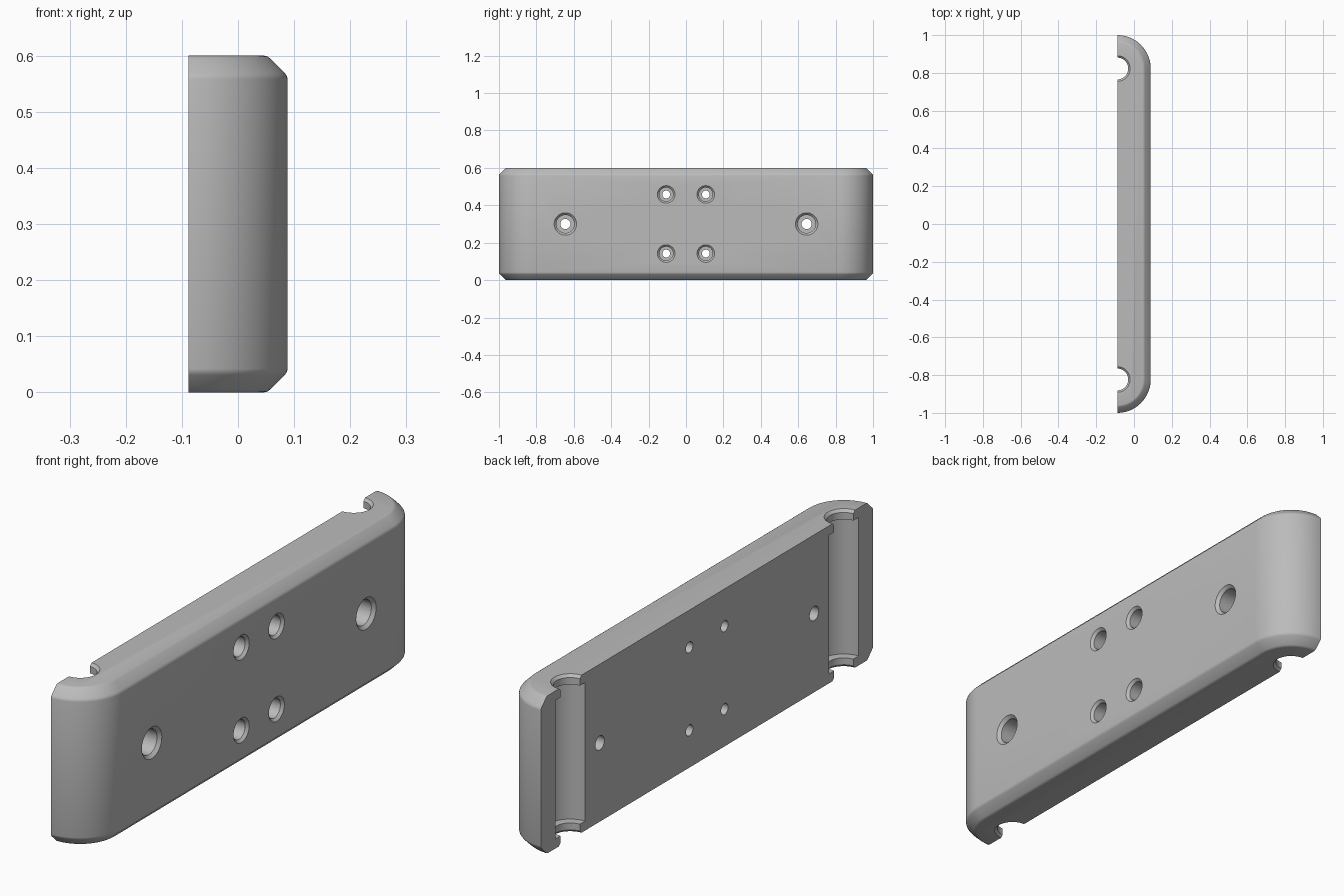
import bpy, bmesh
from math import pi, cos, sin, radians
from mathutils import Vector, Matrix

cube = bpy.data.objects.get("Cube")
if cube:
    bpy.data.objects.remove(cube)

BACK, RADIUS, HEIGHT = -0.0885, 0.177, 0.6
CORNER_Y = 1 - RADIUS

grey = bpy.data.materials.new("plain grey")
grey.use_nodes = True
colour = (0.5, 0.5, 0.5, 1)
grey.diffuse_color = colour
grey.node_tree.nodes["Principled BSDF"].inputs["Base Color"].default_value = colour


def skin(name, rings):
    """Closed solid through matching rings of points, capped at both ends."""
    bm = bmesh.new()
    loops = [[bm.verts.new(p) for p in ring] for ring in rings]
    n = len(loops[0])
    for a, b in zip(loops, loops[1:]):
        for i in range(n):
            j = (i + 1) % n
            bm.faces.new((a[i], a[j], b[j], b[i]))
    bm.faces.new(loops[0])
    bm.faces.new(loops[-1])
    bmesh.ops.recalc_face_normals(bm, faces=bm.faces)
    mesh = bpy.data.meshes.new(name)
    bm.to_mesh(mesh)
    bm.free()
    mesh.materials.append(grey)
    obj = bpy.data.objects.new(name, mesh)
    bpy.context.collection.objects.link(obj)
    return obj


def lathe(name, profile, matrix, sides=48):
    """Solid of revolution; profile holds (radius, distance along axis)."""
    rings = [[matrix @ Vector((r * cos(2 * pi * i / sides), r * sin(2 * pi * i / sides), h))
              for i in range(sides)] for r, h in profile]
    return skin(name, rings)


def outline(inset, z):
    """Flat back, two quarter-round front corners."""
    r, steps = RADIUS - inset, 20
    arc = [(r * cos(pi / 2 * i / steps), r * sin(pi / 2 * i / steps)) for i in range(steps + 1)]
    upper = [Vector((BACK + x, CORNER_Y + y, z)) for x, y in arc]
    lower = [Vector((BACK + x, -CORNER_Y - y, z)) for x, y in reversed(arc)]
    return lower + upper


# Plate body with softened chamfers along the top and bottom
edge = [(0.042, 0), (0.036, 0.0015), (0.031, 0.005), (0.005, 0.031), (0.0015, 0.036), (0, 0.042)]
rings = [outline(d, z) for d, z in edge] + [outline(d, HEIGHT - z) for d, z in reversed(edge)]
plate = skin("plate", rings)

cutters = []

# Round channels in the back, narrowed by a lip at each end
half = [(0.078, -0.01), (0.058, 0.01), (0.058, 0.036), (0.09, 0.036)]
channel = half + [(r, HEIGHT - h) for r, h in reversed(half)]
for side in (-1, 1):
    cutters.append(lathe("channel_cutter", channel,
                         Matrix.Translation((BACK, side * CORNER_Y, 0))))


# Counterbored screw holes running through from the front face
def screw_hole(y, z, mouth, bore, hole):
    rim = mouth - bore
    profile = [(hole, -0.02), (hole, 0.09), (bore, 0.09), (bore, 2 * -BACK - rim),
               (mouth, 2 * -BACK), (mouth + 0.01, 2 * -BACK + 0.01)]
    turn = Matrix.Translation((BACK, y, z)) @ Matrix.Rotation(radians(90), 4, "Y")
    cutters.append(lathe("hole_cutter", profile, turn))


for side in (-1, 1):
    screw_hole(side * 0.645, 0.3, 0.06, 0.048, 0.027)
    for z in (0.142, 0.458):
        screw_hole(side * 0.106, z, 0.047, 0.037, 0.021)

# Cut the channels and holes, then drop the cutters
bpy.context.view_layer.objects.active = plate
plate.select_set(True)
for cutter in cutters:
    cutter.hide_render = True
    cut = plate.modifiers.new("cut", "BOOLEAN")
    cut.operation = "DIFFERENCE"
    cut.solver = "EXACT"
    cut.object = cutter
    bpy.ops.object.modifier_apply(modifier=cut.name)
for cutter in cutters:
    bpy.data.objects.remove(cutter)

bpy.ops.object.shade_smooth_by_angle(angle=radians(30))
